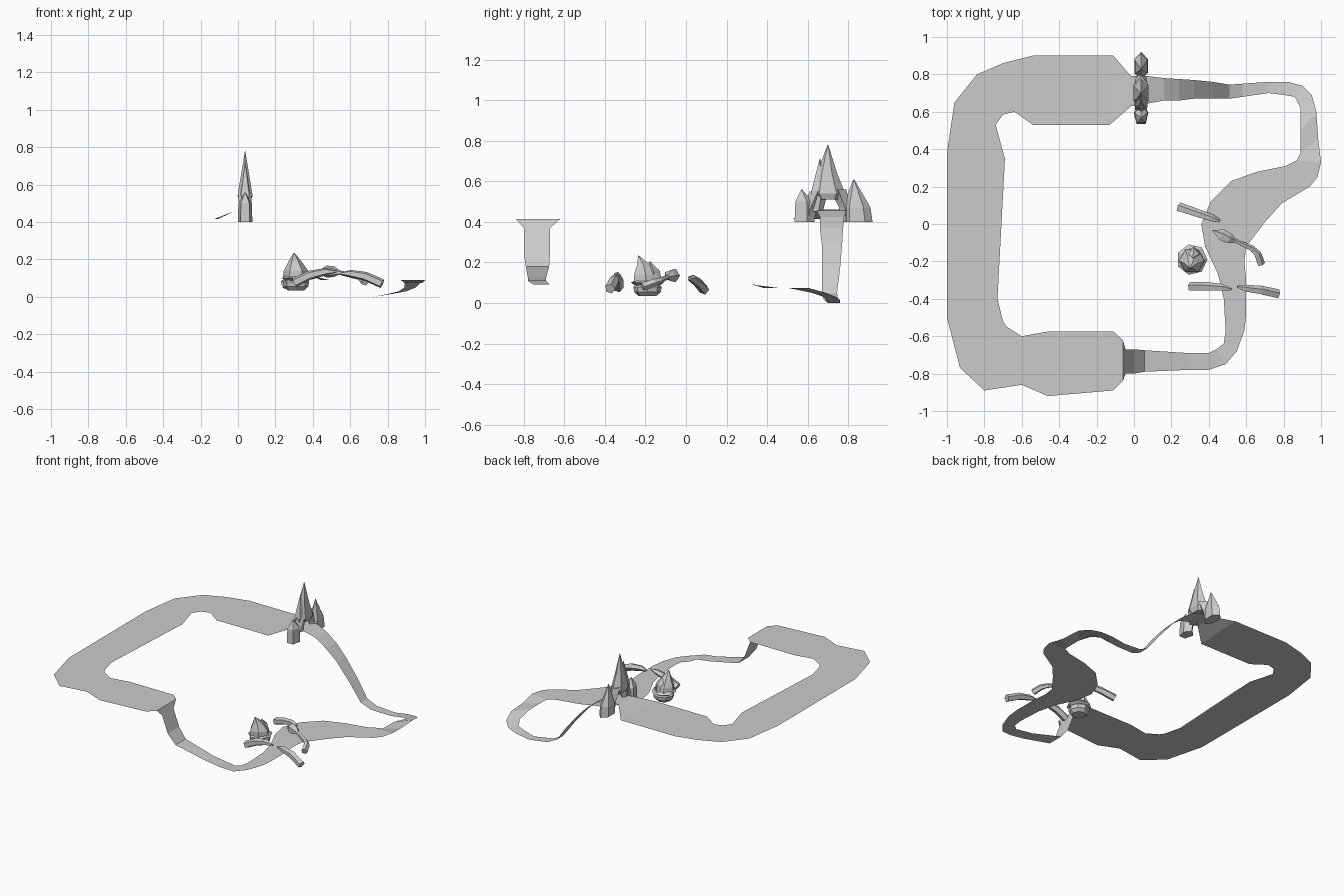
import bpy
import math
from mathutils import Vector

default_cube = bpy.data.objects.get("Cube")
if default_cube:
    bpy.data.objects.remove(default_cube, do_unlink=True)

# One plain stone colour for everything
stone = bpy.data.materials.new("pale_grey_stone")
stone.use_nodes = True
stone.diffuse_color = (.6, .6, .6, 1)
stone.node_tree.nodes["Principled BSDF"].inputs["Base Color"].default_value = stone.diffuse_color


def make_object(name, vertices, faces):
    """Create a flat shaded mesh object in the stone colour."""
    mesh = bpy.data.meshes.new(name)
    mesh.from_pydata(vertices, [], faces)
    mesh.materials.append(stone)
    mesh.update()
    obj = bpy.data.objects.new(name, mesh)
    bpy.context.collection.objects.link(obj)
    return obj


def ribbon(name, sections):
    """Thin road surface through pairs of outer and inner edge points."""
    vertices = [point for section in sections for point in section]
    faces = []
    for i in range(len(sections) - 1):
        a = i * 2
        faces.append((a, a + 2, a + 3, a + 1))
    return make_object(name, vertices, faces)


def loft(name, path, sides, upright=False, squash=1, turn=0):
    """Faceted solid along a path of (x, y, z, radius); upright keeps rings level."""
    centres = [Vector(p[:3]) for p in path]
    vertices, faces = [], []
    last = len(path) - 1
    for i, centre in enumerate(centres):
        if upright:
            across, up = Vector((squash, 0, 0)), Vector((0, 1, 0))
        else:
            along = (centres[min(i + 1, last)] - centres[max(i - 1, 0)]).normalized()
            across = Vector((0, 0, 1)).cross(along).normalized()
            up = along.cross(across)
        for k in range(sides):
            angle = turn + math.tau * k / sides
            offset = across * math.cos(angle) + up * math.sin(angle)
            vertices.append(centre + offset * path[i][3])
    for i in range(last):
        for k in range(sides):
            n = (k + 1) % sides
            low, high = i * sides, (i + 1) * sides
            faces.append((low + k, low + n, high + n, high + k))
    faces.append(tuple(reversed(range(sides))))
    faces.append(tuple(range(last * sides, (last + 1) * sides)))
    return make_object(name, vertices, faces)


def level(z, edges):
    """Road sections of constant height from (outer x, y, inner x, y)."""
    return [((a, b, z), (c, d, z)) for a, b, c, d in edges]


def straight(rows):
    """Road sections running along x from (x, outer y, inner y, z)."""
    return [((x, outer, z), (x, inner, z)) for x, outer, inner, z in rows]


# Wide upper road around the left half
upper_road = level(.415, [
    (-.11, .9, -.13, .53),
    (-.54, .9, -.54, .53),
    (-.7, .86, -.64, .6),
    (-.84, .8, -.7, .585),
    (-.96, .65, -.74, .53),
    (-1, .38, -.69, .35),
    (-1, -.5, -.73, -.4),
    (-.93, -.77, -.7, -.52),
    (-.8, -.89, -.68, -.55),
    (-.6, -.86, -.6, -.6),
    (-.46, -.92, -.46, -.575),
    (-.11, -.89, -.11, -.575),
    (-.06, -.84, -.06, -.62),
])

# Steep drop at the front and the narrow road after it
front_ramp = straight([
    (-.045, -.8, -.67, .37),
    (0, -.8, -.67, .25),
    (.055, -.79, -.675, .18),
    (.29, -.78, -.69, .125),
    (.4, -.78, -.69, .11),
])

# Winding lower road on the right
lower_road = level(.09, [
    (.49, -.75, .44, -.67),
    (.55, -.68, .48, -.64),
    (.59, -.57, .49, -.57),
    (.6, -.48, .48, -.4),
    (.6, -.3, .45, -.27),
    (.59, -.2, .38, -.12),
    (.6, -.12, .36, 0),
    (.7, .01, .41, .12),
    (.79, .11, .52, .23),
    (.94, .2, .66, .28),
    (.98, .25, .81, .31),
    (1, .33, .87, .34),
])
far_bend = (level(.075, [(.985, .45, .89, .38), (.975, .6, .89, .5)])
            + level(.05, [(.95, .69, .89, .62)])
            + level(.03, [(.9, .74, .86, .68)])
            + level(.015, [(.82, .76, .8, .69)]))

# Climb back up to the arch
back_ramp = straight([
    (.72, .76, .7, 0),
    (.58, .75, .68, .015),
    (.51, .745, .67, .05),
    (.42, .76, .67, .17),
    (.32, .77, .67, .29),
    (.24, .775, .66, .37),
    (.16, .78, .66, .425),
    (.08, .79, .645, .455),
    (-.015, .79, .63, .46),
])
ribbon("road_loop", upper_road + front_ramp + lower_road + far_bend + back_ramp + upper_road[:1])


# Crystal arch over the road
def spire(name, rows, sides=6, squash=.55):
    """Upright crystal in the arch plane from (y, z, half width)."""
    return loft(name, [(.038, y, z, r) for y, z, r in rows], sides, True, squash, math.pi / 2)


spire("arch_tall_spire", [(.7, .51, .06), (.7, .54, .085), (.695, .64, .05), (.7, .78, .002)])
spire("arch_side_spire", [(.645, .45, .03), (.655, .55, .045), (.66, .71, .002)], 5, .8)
spire("arch_left_foot", [(.58, .4, .055), (.58, .5, .05), (.57, .56, .002)], 5, .75)
spire("arch_left_pillar", [(.6, .4, .03), (.61, .46, .035), (.65, .55, .04)], 4, .9)
spire("arch_right_foot", [(.845, .4, .075), (.84, .47, .07), (.828, .61, .002)], 6, .55)
spire("arch_right_pillar", [(.79, .4, .025), (.785, .47, .03), (.75, .56, .04)], 4, .9)

# Snapping bud beside the road: bowl, lip and pointed hood
bud_x, bud_y = .31, -.19
loft("bud_bowl", [(bud_x, bud_y, z, r) for z, r in
                  [(.035, .045), (.055, .066), (.08, .07), (.095, .055)]], 8, True)
loft("bud_lip", [(bud_x, bud_y, z, r) for z, r in
                 [(.085, .06), (.1, .083), (.115, .06)]], 7, True)
loft("bud_hood", [(bud_x, bud_y - .005, .105, .07), (bud_x, bud_y - .01, .14, .065),
                  (.305, -.21, .19, .035), (.3, -.235, .235, .002)], 6, True)
loft("bud_back_petal", [(.32, -.16, .11, .04), (.32, -.16, .16, .03), (.315, -.18, .205, .002)], 4, True)

# Vines reaching across the road
vines = {
    "back_vine": [(.24, .09, .065, .026), (.33, .06, .1, .024), (.42, .03, .12, .02), (.46, .015, .12, .008)],
    "leaf_vine": [(.42, -.035, .13, .003), (.47, -.06, .135, .034), (.51, -.08, .135, .03),
                  (.54, -.09, .13, .012), (.63, -.13, .11, .016), (.66, -.16, .1, .02), (.68, -.215, .08, .022)],
    "front_left_vine": [(.3, -.335, .075, .026), (.38, -.335, .115, .026),
                        (.47, -.34, .135, .02), (.525, -.35, .135, .005)],
    "front_right_vine": [(.55, -.335, .125, .006), (.6, -.345, .125, .02),
                         (.68, -.355, .11, .025), (.77, -.375, .07, .026)],
}
for name, path in vines.items():
    loft(name, path, 5)
